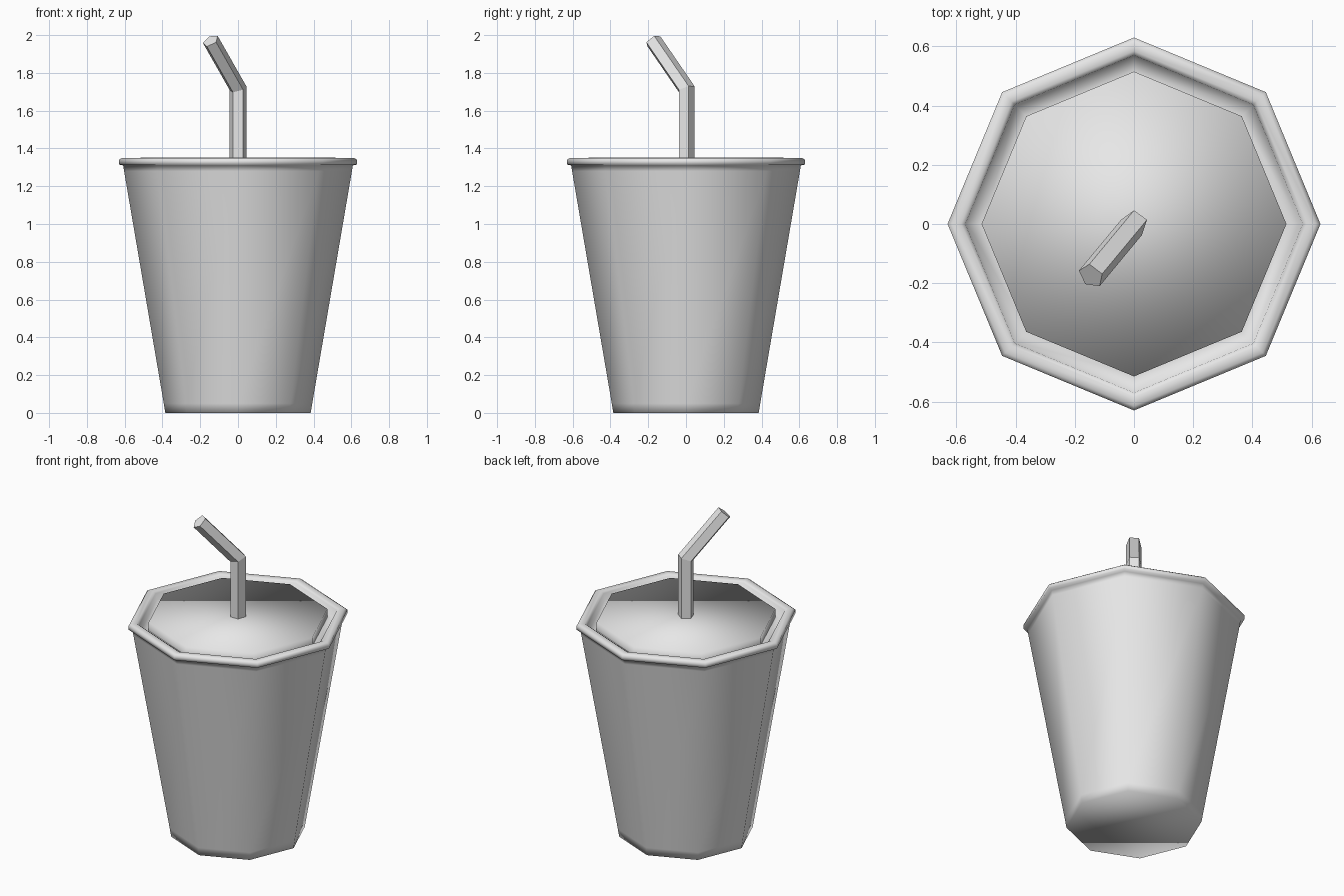
import bpy
import math
from mathutils import Vector

if "Cube" in bpy.data.objects:
    bpy.data.objects.remove(bpy.data.objects["Cube"], do_unlink=True)


def make_material(name, colour):
    mat = bpy.data.materials.new(name)
    mat.use_nodes = True
    mat.diffuse_color = colour
    mat.node_tree.nodes["Principled BSDF"].inputs["Base Color"].default_value = colour
    return mat


GREY = make_material("plain grey", (0.8, 0.8, 0.8, 1))


def ring(radius, z, sides, start=0.0):
    step = math.tau / sides
    return [Vector((radius * math.cos(start + i * step),
                    radius * math.sin(start + i * step), z)) for i in range(sides)]


def skin(name, rings, smooth, cap_start=True, cap_end=True):
    """Join successive rings with quads and close the ends with single faces."""
    n = len(rings[0])
    verts = [v for r in rings for v in r]
    faces = [(a * n + i, a * n + (i + 1) % n, (a + 1) * n + (i + 1) % n, (a + 1) * n + i)
             for a in range(len(rings) - 1) for i in range(n)]
    if cap_start:
        faces.append(tuple(reversed(range(n))))
    if cap_end:
        faces.append(tuple(range(len(verts) - n, len(verts))))
    mesh = bpy.data.meshes.new(name)
    mesh.from_pydata(verts, [], faces)
    mesh.polygons.foreach_set("use_smooth", [smooth] * len(faces))
    mesh.materials.append(GREY)
    obj = bpy.data.objects.new(name, mesh)
    bpy.context.collection.objects.link(obj)
    return obj


SIDES = 8

# Cup body with its rolled rim, ending in the gutter around the lid
cup_profile = [(0.385, 0), (0.393, 0.05), (0.603, 1.28), (0.608, 1.31),
               (0.63, 1.315), (0.63, 1.34), (0.615, 1.35), (0.585, 1.35),
               (0.57, 1.34), (0.562, 1.30), (0.51, 1.30)]
skin("cup", [ring(r, z, SIDES) for r, z in cup_profile], True, cap_end=False)

# Lid disc with a short skirt
skin("lid", [ring(0.515, z, SIDES) for z in (1.295, 1.353)], True, cap_start=False)

# Bent five-sided straw, mitred at the bend and cut square at the tip
bend = Vector((0, 0, 1.715))
tip = Vector((-0.145, -0.175, 1.97))
up = Vector((0, 0, 1))
lean = (tip - bend).normalized()
mitre = (up + lean).normalized()
base = ring(0.046, 1.33, 5, math.pi / 2)
elbow = [v + up * ((bend - v).dot(mitre) / up.dot(mitre)) for v in base]
end = [v + lean * (tip - v).dot(lean) for v in elbow]
skin("straw", [base, elbow, end], False)
